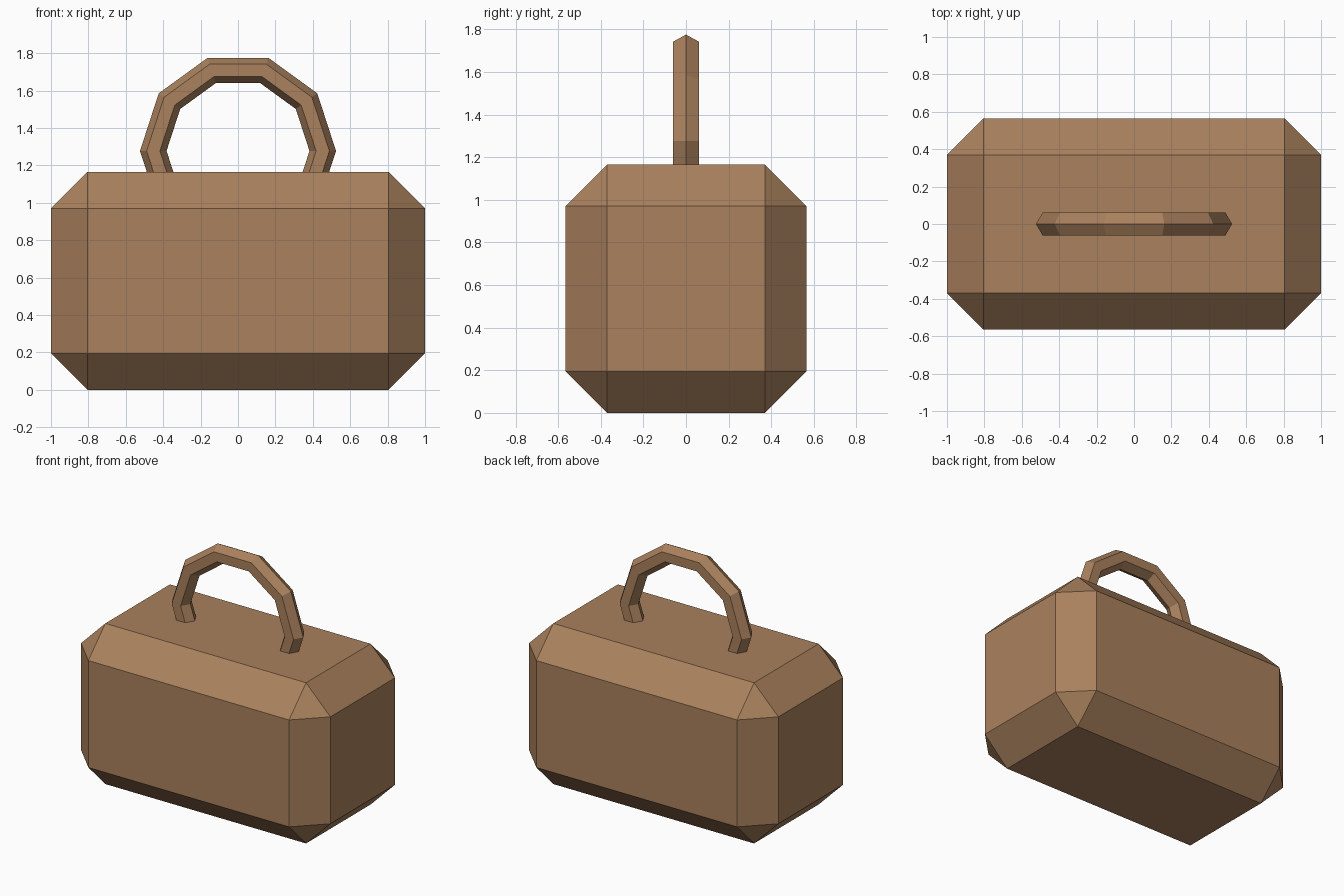
import bpy
from math import radians

if "Cube" in bpy.data.objects:
    bpy.data.objects.remove(bpy.data.objects["Cube"])

brown = bpy.data.materials.new("brown")
brown.diffuse_color = (0.40, 0.22, 0.11, 1)
brown.use_nodes = True
brown.node_tree.nodes["Principled BSDF"].inputs["Base Color"].default_value = brown.diffuse_color


def finish(obj, name):
    obj.name = name
    obj.data.materials.append(brown)
    return obj


# Body: box with wide flat chamfers and triangular corners
bpy.ops.mesh.primitive_cube_add(size=1, location=(0, 0, 0.5825))
body = finish(bpy.context.object, "body")
body.scale = (2.0, 1.13, 1.165)
bpy.ops.object.transform_apply(location=False, rotation=False, scale=True)
chamfer = body.modifiers.new("chamfer", 'BEVEL')
chamfer.width = 0.195
chamfer.segments = 1
chamfer.limit_method = 'NONE'

# Handle: upright low-poly ring, its lower part sunk into the body
bpy.ops.mesh.primitive_torus_add(
    major_segments=10, minor_segments=6, major_radius=0.453, minor_radius=0.071,
    location=(0, 0, 1.277), rotation=(radians(90), 0, 0))
handle = finish(bpy.context.object, "handle")
for poly in handle.data.polygons:
    poly.use_smooth = False
